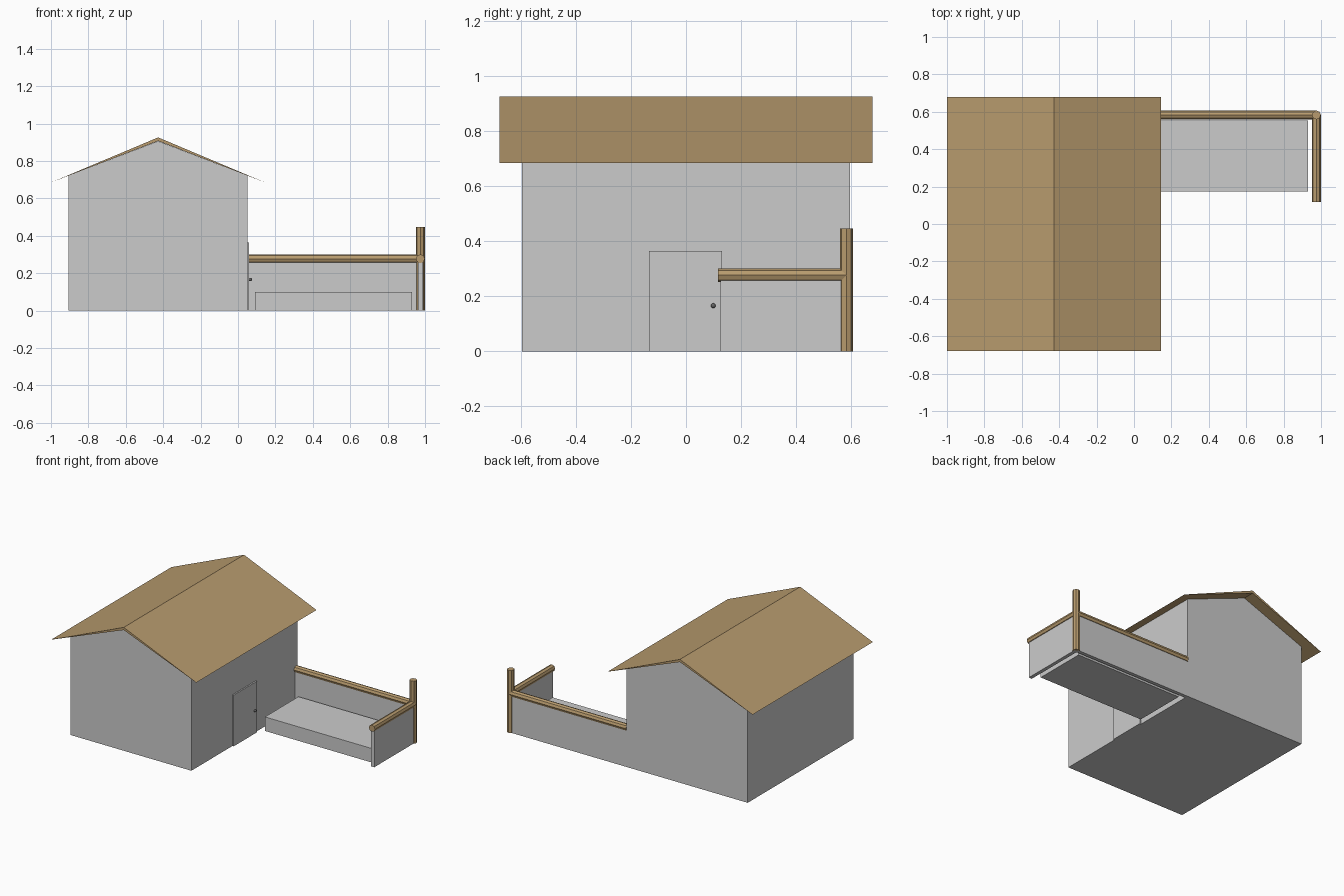
import bpy, bmesh, math
from mathutils import Vector

if "Cube" in bpy.data.objects:
    bpy.data.objects.remove(bpy.data.objects["Cube"])


def material(name, rgb):
    m = bpy.data.materials.new(name)
    m.diffuse_color = (*rgb, 1.0)
    m.use_nodes = True
    m.node_tree.nodes["Principled BSDF"].inputs["Base Color"].default_value = m.diffuse_color
    return m


GREY = material("light grey plaster", (0.60, 0.60, 0.60))
TAN = material("tan wood", (0.479, 0.328, 0.156))
DARK = material("dark metal", (0.13, 0.13, 0.13))


def finish(bm, name, mat):
    bmesh.ops.recalc_face_normals(bm, faces=bm.faces)
    me = bpy.data.meshes.new(name)
    bm.to_mesh(me)
    bm.free()
    me.materials.append(mat)
    ob = bpy.data.objects.new(name, me)
    bpy.context.collection.objects.link(ob)
    return ob


def extrude_xz(name, profile, y0, y1, mat):
    """Solid from an x-z outline pushed along y."""
    bm = bmesh.new()
    face = bm.faces.new([bm.verts.new((x, y0, z)) for x, z in profile])
    ext = bmesh.ops.extrude_face_region(bm, geom=[face])
    moved = [v for v in ext["geom"] if isinstance(v, bmesh.types.BMVert)]
    bmesh.ops.translate(bm, verts=moved, vec=(0, y1 - y0, 0))
    return finish(bm, name, mat)


def box(name, x, y, z, mat):
    outline = [(x[0], z[0]), (x[1], z[0]), (x[1], z[1]), (x[0], z[1])]
    return extrude_xz(name, outline, y[0], y[1], mat)


def log(name, start, end, radius, mat, sides=8):
    """Faceted round beam between two points."""
    a, b = Vector(start), Vector(end)
    bm = bmesh.new()
    bmesh.ops.create_cone(bm, cap_ends=True, segments=sides, radius1=radius,
                          radius2=radius, depth=(b - a).length)
    rot = (b - a).to_track_quat('Z', 'Y').to_matrix()
    bmesh.ops.rotate(bm, verts=bm.verts, matrix=rot)
    bmesh.ops.translate(bm, verts=bm.verts, vec=(a + b) / 2)
    return finish(bm, name, mat)


# House body with gable ends
extrude_xz("house_walls",
           [(-0.905, 0), (0.05, 0), (0.05, 0.722), (-0.427, 0.906), (-0.905, 0.722)],
           -0.597, 0.597, GREY)

# Roof: chevron that thins to an edge at the eaves
extrude_xz("roof", [(-1.0, 0.685), (-0.427, 0.926), (0.145, 0.685), (-0.427, 0.907)],
           -0.678, 0.678, TAN)

# Door and its knob
box("door", (0.045, 0.06), (-0.134, 0.13), (0, 0.365), GREY)
bm = bmesh.new()
bmesh.ops.create_uvsphere(bm, u_segments=12, v_segments=8, radius=0.009)
bmesh.ops.translate(bm, verts=bm.verts, vec=(0.066, 0.099, 0.166))
for f in bm.faces:
    f.smooth = True
finish(bm, "door_knob", DARK)

# Raised garden bed
box("raised_bed", (0.09, 0.93), (0.175, 0.553), (0, 0.10), GREY)

# Yard walls
box("back_yard_wall", (0.05, 0.97), (0.572, 0.597), (0, 0.262), GREY)
box("side_yard_wall", (0.963, 0.988), (0.125, 0.585), (0, 0.262), GREY)

# Log rails on the walls and the corner post
R = 0.024
log("back_rail", (0.05, 0.583, 0.277), (0.975, 0.583, 0.277), R, TAN)
log("side_rail", (0.975, 0.117, 0.277), (0.975, 0.583, 0.277), R, TAN)
log("corner_post", (0.975, 0.583, 0), (0.975, 0.583, 0.446), R, TAN)
